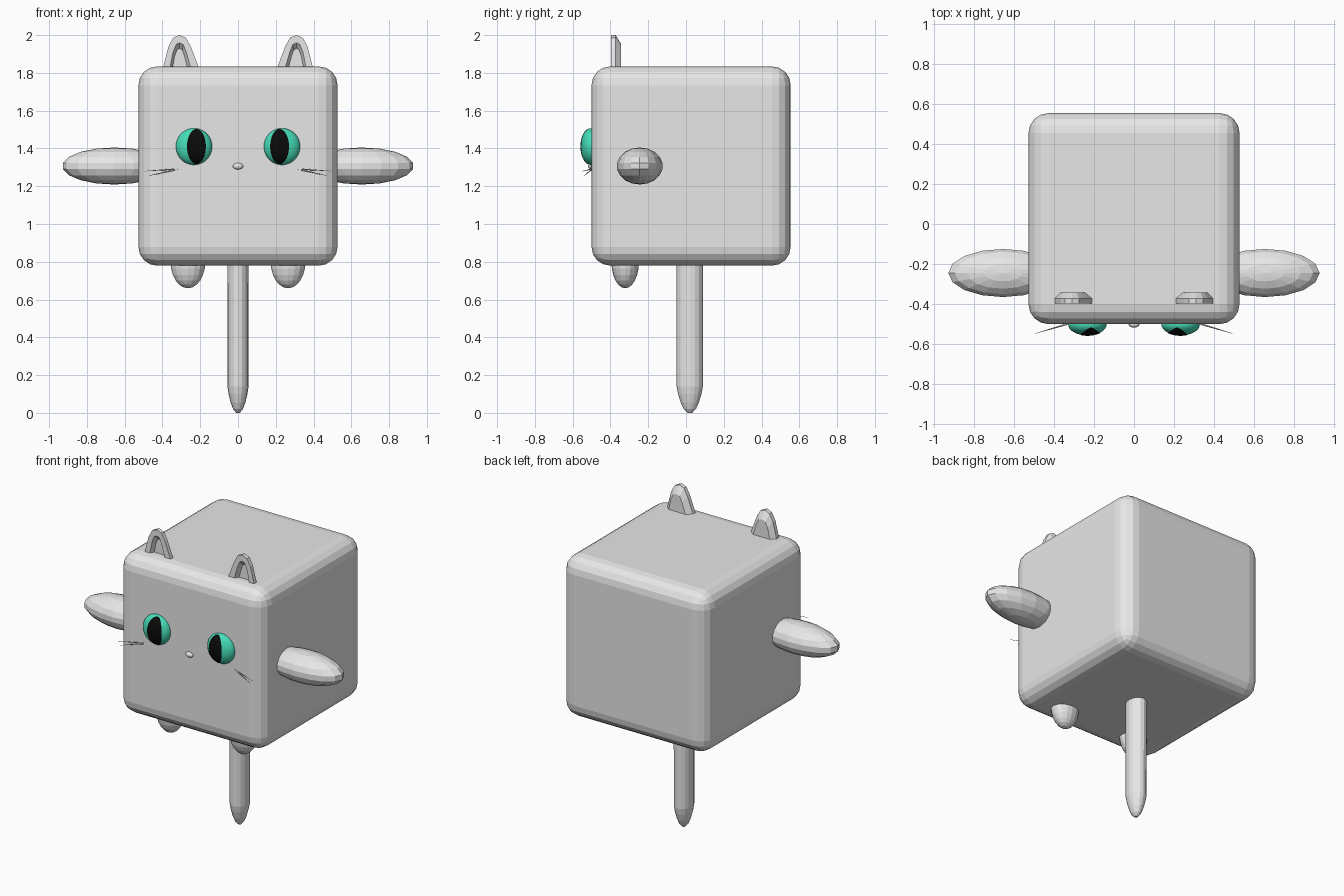
import bpy, bmesh, math
from mathutils import Vector

if "Cube" in bpy.data.objects:
    bpy.data.objects.remove(bpy.data.objects["Cube"])


def material(name, rgb):
    m = bpy.data.materials.new(name)
    m.diffuse_color = (*rgb, 1)
    m.use_nodes = True
    m.node_tree.nodes["Principled BSDF"].inputs["Base Color"].default_value = m.diffuse_color
    return m


GREY = material("grey", (0.8, 0.8, 0.8))
TEAL = material("teal", (0.06, 0.72, 0.48))
BLACK = material("black", (0.003, 0.003, 0.003))


def finish(bm, name, mat, smooth=False):
    bmesh.ops.recalc_face_normals(bm, faces=bm.faces)
    me = bpy.data.meshes.new(name)
    bm.to_mesh(me)
    bm.free()
    me.materials.append(mat)
    ob = bpy.data.objects.new(name, me)
    bpy.context.collection.objects.link(ob)
    for p in me.polygons:
        p.use_smooth = smooth
    return ob


def ellipsoid(name, centre, radii, mat, seg=16, rings=10, smooth=False):
    bm = bmesh.new()
    bmesh.ops.create_uvsphere(bm, u_segments=seg, v_segments=rings, radius=1)
    for v in bm.verts:
        v.co = Vector(c + r * k for c, r, k in zip(centre, radii, v.co))
    return finish(bm, name, mat, smooth)


def loft(name, loops, mat, smooth=False, cap=True):
    """Skin a list of equal-length point loops and cap both ends."""
    bm = bmesh.new()
    rows = [[bm.verts.new(p) for p in loop] for loop in loops]
    n = len(rows[0])
    for a, b in zip(rows, rows[1:]):
        for i in range(n):
            j = (i + 1) % n
            bm.faces.new((a[i], a[j], b[j], b[i]))
    if cap:
        bm.faces.new(rows[0])
        bm.faces.new(rows[-1])
    return finish(bm, name, mat, smooth)


# Rounded cube body
bm = bmesh.new()
bmesh.ops.create_cube(bm, size=1.055)
bmesh.ops.translate(bm, verts=bm.verts, vec=(0, 0.027, 1.307))
bmesh.ops.bevel(bm, geom=bm.edges[:], offset=0.1, segments=4, profile=0.5, affect='EDGES')
finish(bm, "body", GREY)

# Tail: oval post with a tapered tip
profile = [(0.010, 0.0), (0.026, 0.02), (0.039, 0.055), (0.050, 0.10), (0.056, 0.14), (0.057, 0.85)]
ring = [2 * math.pi * i / 16 for i in range(16)]
loft("tail", [[(r * math.cos(a), 0.02 + 1.24 * r * math.sin(a), z) for a in ring]
              for r, z in profile], GREY)

# Nose
ellipsoid("nose", (0, -0.502, 1.306), (0.028, 0.016, 0.017), GREY, 12, 8)

# Ear outline: offset from the tip, height
OUTER = [(-0.105, 1.76), (-0.085, 1.835), (-0.058, 1.94), (-0.034, 1.985), (0, 2.0),
         (0.034, 1.987), (0.06, 1.94), (0.10, 1.835), (0.125, 1.76)]
INNER = [(-0.065, 1.76), (-0.052, 1.82), (-0.034, 1.91), (-0.018, 1.95), (0, 1.96),
         (0.02, 1.95), (0.036, 1.91), (0.062, 1.82), (0.08, 1.76)]
FLOOR = [(x * 0.75, 1.76 + (z - 1.76) * 0.85) for x, z in INNER]
BACK = [(x * 0.7, 1.76 + (z - 1.76) * 0.8) for x, z in OUTER]

EYE, EYE_R = (0.233, -0.503, 1.41), (0.096, 0.054, 0.097)

for side, label in ((-1, "left"), (1, "right")):
    # Ear with a hollowed front
    layers = [(FLOOR, -0.372), (INNER, -0.398), (OUTER, -0.398), (OUTER, -0.372), (BACK, -0.343)]
    loft(label + "_ear", [[(side * (0.31 - x), y, z) for x, z in pts] for pts, y in layers], GREY)

    # Arm and foot
    ellipsoid(label + "_arm", (side * 0.655, -0.245, 1.307), (0.277, 0.122, 0.098), GREY, 16, 9)
    ellipsoid(label + "_foot", (side * 0.265, -0.322, 0.80), (0.092, 0.073, 0.14), GREY, 16, 12)

    # Eye
    ellipsoid(label + "_eye", (side * EYE[0], EYE[1], EYE[2]), EYE_R, TEAL, 32, 24, True)

    # Pupil: oval plate lying on the eye surface
    loops = []
    for k in (0.05, 0.3, 0.55, 0.75, 0.9, 1.0):
        loop = []
        for i in range(32):
            a = 2 * math.pi * i / 32
            dx, dz = -0.013 + 0.05 * k * math.cos(a), 0.093 * k * math.sin(a)
            d = max(0, 1 - (dx / EYE_R[0]) ** 2 - (dz / EYE_R[2]) ** 2)
            loop.append((side * (EYE[0] + dx), EYE[1] - EYE_R[1] * math.sqrt(d) - 0.002, EYE[2] + dz))
        loops.append(loop)
    pupil = loft(label + "_pupil", loops, BLACK, True, cap=False)
    bm = bmesh.new()
    bm.from_mesh(pupil.data)
    bmesh.ops.holes_fill(bm, edges=[e for e in bm.edges if e.is_boundary and e.calc_length() < 0.002])
    bmesh.ops.recalc_face_normals(bm, faces=bm.faces)
    if sum(f.normal.y * f.calc_area() for f in bm.faces) > 0:
        bmesh.ops.reverse_faces(bm, faces=bm.faces)
    bm.to_mesh(pupil.data)
    bm.free()

    # Whiskers: thin tapered spikes
    for n, (start, end) in enumerate((((0.31, -0.495, 1.292), (0.495, -0.548, 1.28)),
                                      ((0.32, -0.495, 1.290), (0.47, -0.54, 1.256)))):
        a, b = (Vector((side * p[0], p[1], p[2])) for p in (start, end))
        loft(f"{label}_whisker_{n + 1}",
             [[p + Vector((0, r * math.cos(t), r * math.sin(t))) for t in ring[::3]]
              for p, r in ((a, 0.004), (b, 0.001))], GREY)
